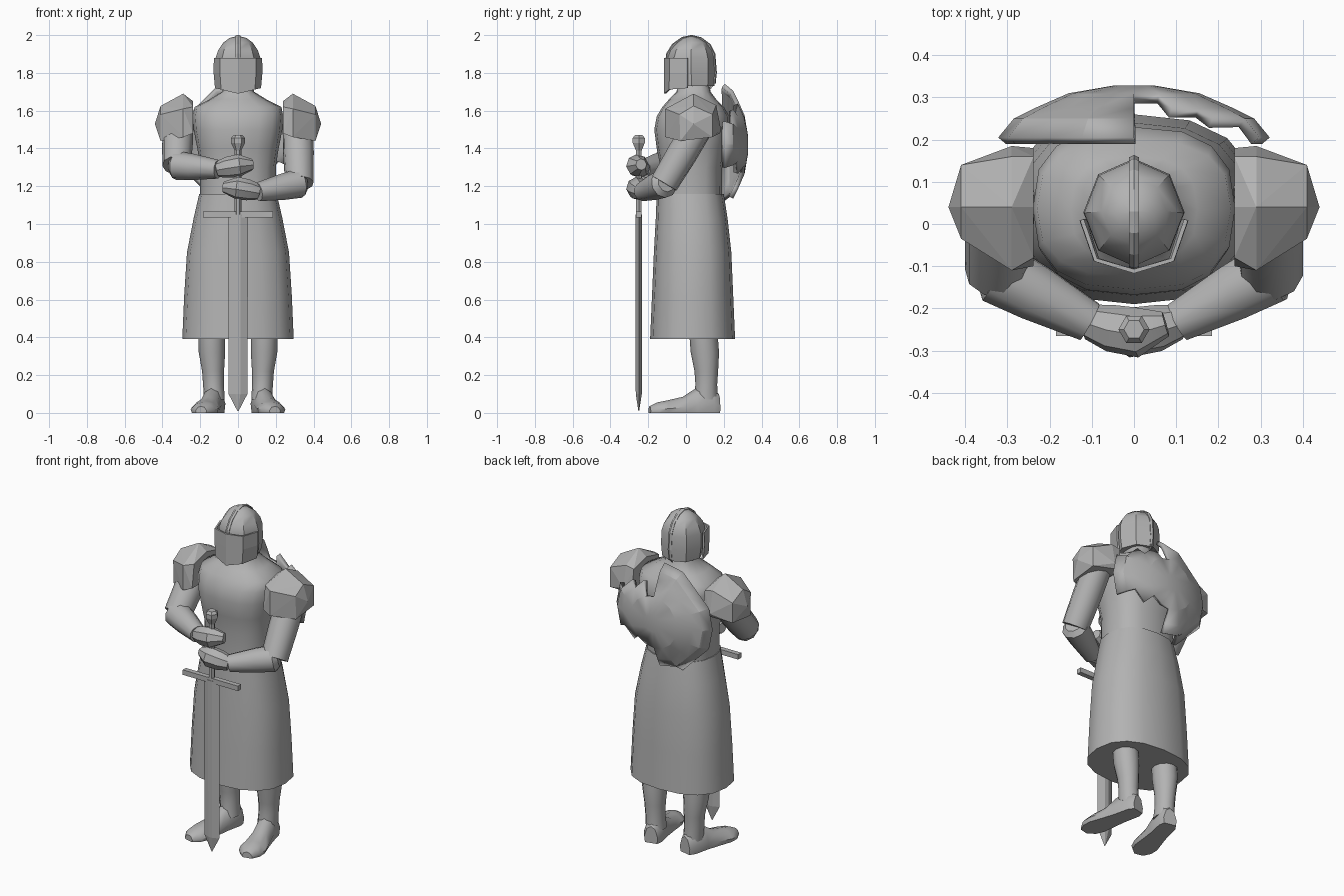
import bpy, bmesh, math
from mathutils import Vector, Matrix

cube = bpy.data.objects.get("Cube")
if cube:
    bpy.data.objects.remove(cube)

GREY = (0.45, 0.45, 0.45, 1)
metal = bpy.data.materials.new("plain grey")
metal.use_nodes = True
metal.diffuse_color = GREY
metal.node_tree.nodes["Principled BSDF"].inputs["Base Color"].default_value = GREY


def finish(name, bm, smooth=None):
    bmesh.ops.recalc_face_normals(bm, faces=bm.faces)
    mesh = bpy.data.meshes.new(name)
    bm.to_mesh(mesh)
    bm.free()
    obj = bpy.data.objects.new(name, mesh)
    bpy.context.collection.objects.link(obj)
    mesh.materials.append(metal)
    if smooth:
        bpy.ops.object.select_all(action='DESELECT')
        obj.select_set(True)
        bpy.context.view_layer.objects.active = obj
        bpy.ops.object.shade_smooth_by_angle(angle=math.radians(smooth))
    return obj


def loft(name, rings, smooth=None, closed=True, caps=True):
    bm = bmesh.new()
    loops = [[bm.verts.new(p) for p in ring] for ring in rings]
    n = len(loops[0])
    for a, b in zip(loops, loops[1:]):
        for i in range(n if closed else n - 1):
            j = (i + 1) % n
            bm.faces.new((a[i], a[j], b[j], b[i]))
    if caps:
        bm.faces.new(loops[0])
        bm.faces.new(loops[-1])
    return finish(name, bm, smooth)


def oval(z, rx, front, back, n=16, power=2.0, cx=0.0):
    """Rounded-box ring at height z, spanning front to back in y."""
    cy, ry, ring = (front + back) / 2, (back - front) / 2, []
    for i in range(n):
        a = math.tau * i / n
        c, s = math.cos(a), math.sin(a)
        ring.append(Vector((cx + rx * math.copysign(abs(c) ** (2 / power), c),
                            cy + ry * math.copysign(abs(s) ** (2 / power), s), z)))
    return ring


def tube(name, path, radii, n=10, smooth=40):
    pts = [Vector(p) for p in path]
    rings = []
    for i, (p, r) in enumerate(zip(pts, radii)):
        d = (pts[min(i + 1, len(pts) - 1)] - pts[max(i - 1, 0)]).normalized()
        u = d.cross(Vector((0.1, 1, 0.1))).normalized()
        v = d.cross(u)
        rings.append([p + r * (u * math.cos(math.tau * k / n) + v * math.sin(math.tau * k / n))
                      for k in range(n)])
    return loft(name, rings, smooth)


def hull(name, points, smooth=None):
    bm = bmesh.new()
    for p in points:
        bm.verts.new(p)
    res = bmesh.ops.convex_hull(bm, input=bm.verts)
    bmesh.ops.delete(bm, geom=list({v for v in res["geom_interior"] if isinstance(v, bmesh.types.BMVert)}),
                     context='VERTS')
    return finish(name, bm, smooth)


# Body: torso with neck, and long skirt
loft("torso", [oval(*r, power=2.6) for r in (
    (1.10, 0.20, -0.14, 0.19), (1.30, 0.20, -0.135, 0.19), (1.40, 0.215, -0.155, 0.21),
    (1.50, 0.235, -0.168, 0.23), (1.57, 0.24, -0.155, 0.23), (1.62, 0.23, -0.125, 0.2),
    (1.66, 0.15, -0.09, 0.16), (1.70, 0.085, -0.05, 0.13), (1.76, 0.075, -0.04, 0.12))], 60)
loft("skirt", [oval(*r, power=2.4) for r in (
    (0.39, 0.295, -0.19, 0.26), (0.62, 0.285, -0.18, 0.25), (0.85, 0.27, -0.17, 0.24),
    (1.03, 0.235, -0.16, 0.22), (1.16, 0.205, -0.155, 0.20))], 50)

# Helmet: faceted shell, pointed visor and crest ridge
loft("helmet", [oval(*r, n=8) for r in (
    (1.73, 0.112, -0.09, 0.15), (1.80, 0.12, -0.10, 0.155), (1.88, 0.118, -0.10, 0.152),
    (1.92, 0.105, -0.085, 0.14), (1.96, 0.078, -0.05, 0.11),
    (1.985, 0.045, -0.015, 0.07), (1.993, 0.01, 0.02, 0.035))], 35)
outline = ((-0.122, 0.01), (-0.09, -0.085), (0, -0.112), (0.09, -0.085), (0.122, 0.01))
visor = loft("visor", [[Vector((x * w, y, z - drop * (1 - abs(x) / 0.122))) for x, y in outline]
                       for z, w, drop in ((1.72, 0.96, 0.03), (1.80, 1.02, 0), (1.88, 1.01, 0))],
             closed=False, caps=False)
plate = visor.modifiers.new("thickness", 'SOLIDIFY')
plate.thickness = 0.01
plate.offset = 0
arc = [(-0.104, 1.86), (-0.10, 1.90), (-0.07, 1.95), (-0.02, 1.987), (0.03, 1.998),
       (0.08, 1.985), (0.125, 1.95), (0.15, 1.90), (0.158, 1.80), (0.152, 1.74)]
loft("helmet_crest", [[Vector((-0.012, y, z)), Vector((0, y + (y - 0.025) * 0.04, z + 0.003)),
                       Vector((0.012, y, z)),
                       Vector((0, 0.025 + (y - 0.025) * 0.8, z - 0.03))] for y, z in arc])

# Arms, hands, pauldrons, legs and boots on each side
for side, s, lift in (("left", 1, 0.0), ("right", -1, 0.10)):
    elbow = Vector((s * 0.325, -0.115, 1.215 + lift * 0.95))
    wrist = Vector((s * 0.105, -0.232, 1.17 + lift * 1.2))
    shoulder = Vector((s * 0.315, 0.08, 1.54))
    tube(side + "_upper_arm", (shoulder, shoulder.lerp(elbow, 0.5), elbow), (0.08, 0.082, 0.076))
    tube(side + "_forearm", (elbow + (elbow - wrist) * 0.1, elbow, elbow.lerp(wrist, 0.4), wrist),
         (0.05, 0.077, 0.07, 0.05))
    tube(side + "_hand", (wrist, wrist + Vector((-s * 0.05, -0.015, 0.01)),
                          wrist + Vector((-s * 0.11, -0.025, 0.02)),
                          wrist + Vector((-s * 0.18, -0.005, 0.025))),
         (0.043, 0.056, 0.06, 0.03), n=8)

    arches = ((0.238, (-0.10, 1.48), (-0.08, 1.62), (0.04, 1.65), (0.16, 1.62), (0.18, 1.48)),
              (0.29, (-0.11, 1.46), (-0.11, 1.61), (0.04, 1.69), (0.16, 1.63), (0.185, 1.50)),
              (0.41, (-0.03, 1.44), (-0.035, 1.58), (0.04, 1.625), (0.14, 1.58), (0.14, 1.46)),
              (0.44, (0.04, 1.53)))
    hull(side + "_pauldron", [(s * row[0], y, z) for row in arches for y, z in row[1:]])

    loft(side + "_leg", [oval(z, r, f, b, n=12, cx=s * x) for z, x, r, f, b in (
        (0.07, 0.125, 0.055, 0.04, 0.17), (0.15, 0.13, 0.055, 0.05, 0.165),
        (0.22, 0.132, 0.058, 0.045, 0.17), (0.32, 0.138, 0.07, 0.025, 0.175),
        (0.45, 0.14, 0.072, 0.015, 0.165), (0.60, 0.14, 0.08, 0.01, 0.165))], 50)
    turn = Matrix.Translation((s * 0.13, 0.1, 0)) @ Matrix.Rotation(s * 0.22, 4, 'Z')
    loft(side + "_boot", [[turn @ Vector((w * k, y, h * t)) for k, t in (
        (-0.9, 0), (-1, 0.35), (-0.6, 0.85), (0, 1), (0.6, 0.85), (1, 0.35), (0.9, 0))]
        for y, w, h in ((0.075, 0.04, 0.10), (0.04, 0.056, 0.14), (-0.05, 0.057, 0.13),
                        (-0.12, 0.064, 0.085), (-0.21, 0.075, 0.065),
                        (-0.26, 0.065, 0.055), (-0.30, 0.03, 0.035))], 45)

# Sword, point down in front of the body
Y = -0.25


def prism(name, levels, n=6):
    loft(name, [oval(z, r, Y - r, Y + r, n) for z, r in levels])


prism("sword_grip", ((1.05, 0.018), (1.41, 0.018)))
prism("sword_pommel", ((1.39, 0.018), (1.43, 0.037), (1.455, 0.037), (1.47, 0.024)))
loft("sword_guard", [[Vector((x, Y + a * 0.015, 1.05 + b * 0.015))
                      for a, b in ((-1, -1), (1, -1), (1, 1), (-1, 1))] for x in (-0.185, 0.185)])
section = ((-1, 0), (-0.25, -1), (0.25, -1), (1, 0), (0.25, 1), (-0.25, 1))
loft("sword_blade", [[Vector((a * w, Y + b * t, z)) for a, b in section] for z, w, t in (
    (1.05, 0.053, 0.018), (0.10, 0.05, 0.016), (0.01, 0.003, 0.002))])

# Broken round shield on the back: boss, cone and outer rim, chipped on the left
SEG = 16
profile = ((0.05, 0.328), (0.155, 0.31), (0.235, 0.275), (0.285, 0.25), (0.322, 0.205))
rings = []
for r, y in profile:
    ring = []
    for i in range(SEG):
        a = math.tau * (i + 0.0) / SEG
        k = r * (math.cos(math.pi / 8) if r > 0.2 and i % 4 == 2 else 1)
        ring.append(Vector((k * math.cos(a), y, 1.42 + k * math.sin(a))))
    rings.append(ring)
bm = bmesh.new()
loops = [[bm.verts.new(p) for p in ring] for ring in rings]
bm.faces.new(loops[0])
missing = {2: (3, 12, 13), 3: (2, 3, 12, 13, 14), 4: (1, 2, 3, 11, 12, 13, 14)}
for level in range(1, len(loops)):
    for i in range(SEG):
        j = (i + 1) % SEG
        if i not in missing.get(level, ()):
            bm.faces.new((loops[level - 1][i], loops[level - 1][j], loops[level][j], loops[level][i]))
bmesh.ops.delete(bm, geom=[v for v in bm.verts if not v.link_faces], context='VERTS')
shield = finish("shield", bm, 15)
thick = shield.modifiers.new("thickness", 'SOLIDIFY')
thick.thickness = 0.025
thick.offset = -1
